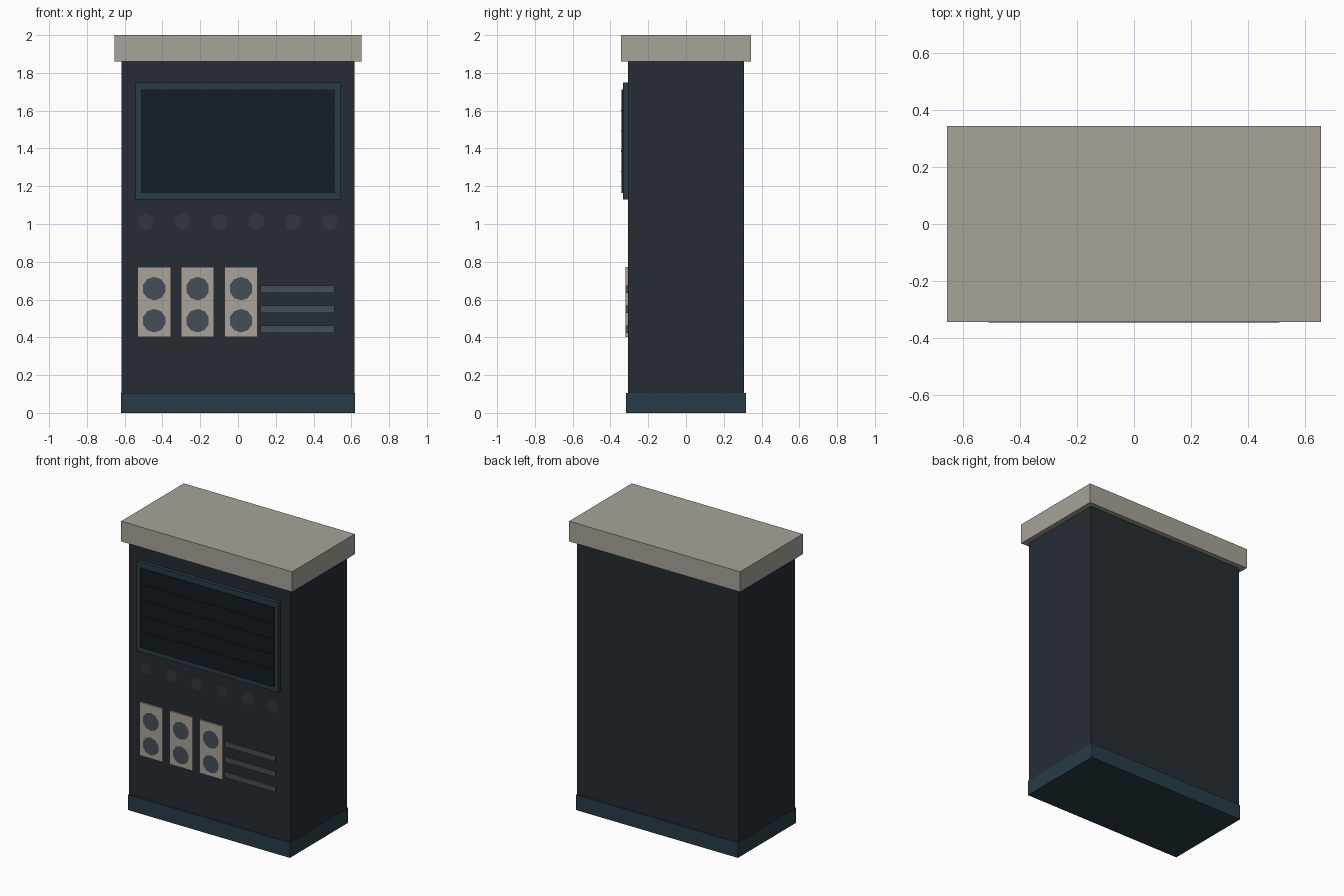
import bpy, math

if "Cube" in bpy.data.objects:
    bpy.data.objects.remove(bpy.data.objects["Cube"])

def material(name, hexcol):
    m = bpy.data.materials.new(name)
    srgb = [int(hexcol[i:i + 2], 16) / 255 for i in (0, 2, 4)]
    m.diffuse_color = [c / 12.92 if c < 0.04 else ((c + 0.055) / 1.055) ** 2.4 for c in srgb] + [1]
    m.use_nodes = True
    m.node_tree.nodes["Principled BSDF"].inputs["Base Color"].default_value = m.diffuse_color
    return m

DARK = material("dark_steel", "252c34")
TEAL = material("teal_trim", "283c47")
CREAM = material("cream_panel", "a8a398")
GLASS = material("screen_glass", "131c23")
LINE = material("screen_line", "14212a")
KNOB = material("button_grey", "32373e")
SLAT = material("slat_grey", "454e57")

def box(name, x, y, z, mat):
    """Box from (min, max) ranges."""
    bpy.ops.mesh.primitive_cube_add(size=1, location=[sum(r) / 2 for r in (x, y, z)])
    o = bpy.context.object
    o.name = name
    o.scale = [r[1] - r[0] for r in (x, y, z)]
    bpy.ops.object.transform_apply(location=False, rotation=False, scale=True)
    o.data.materials.append(mat)

def disc(name, x, z, y, r, sides, mat):
    """Flat disc facing the front."""
    bpy.ops.mesh.primitive_circle_add(vertices=sides, radius=r, fill_type='NGON',
                                      location=(x, y, z), rotation=(math.pi / 2, 0, 0))
    o = bpy.context.object
    o.name = name
    o.data.materials.append(mat)

# Cabinet
box("plinth", (-.62, .62), (-.318, .318), (0, .105), TEAL)
box("cabinet_body", (-.618, .618), (-.308, .308), (.105, 1.86), DARK)
box("top_cap", (-.655, .655), (-.343, .343), (1.86, 2), CREAM)

# Screen with thin raised scan lines
box("screen_frame", (-.542, .542), (-.334, -.308), (1.13, 1.75), TEAL)
box("screen", (-.513, .513), (-.341, -.334), (1.163, 1.712), GLASS)
for i in range(4):
    z = 1.277 + i * .108
    box("scan_line", (-.51, .51), (-.345, -.341), (z - .003, z + .003), LINE)

# Row of round buttons
for i in range(6):
    disc("button", -.488 + i * .195, 1.012, -.311, .042, 16, KNOB)

# Socket plates, each with two round sockets
for i in range(3):
    x = -.444 + i * .23
    box("socket_plate", (x - .088, x + .088), (-.319, -.308), (.403, .772), CREAM)
    for z in (.488, .658):
        disc("socket", x, z, -.3205, .062, 10, SLAT)

# Vent slats
for i in range(3):
    z = .443 + i * .106
    box("vent_slat", (.12, .51), (-.319, -.308), (z - .019, z + .019), SLAT)
